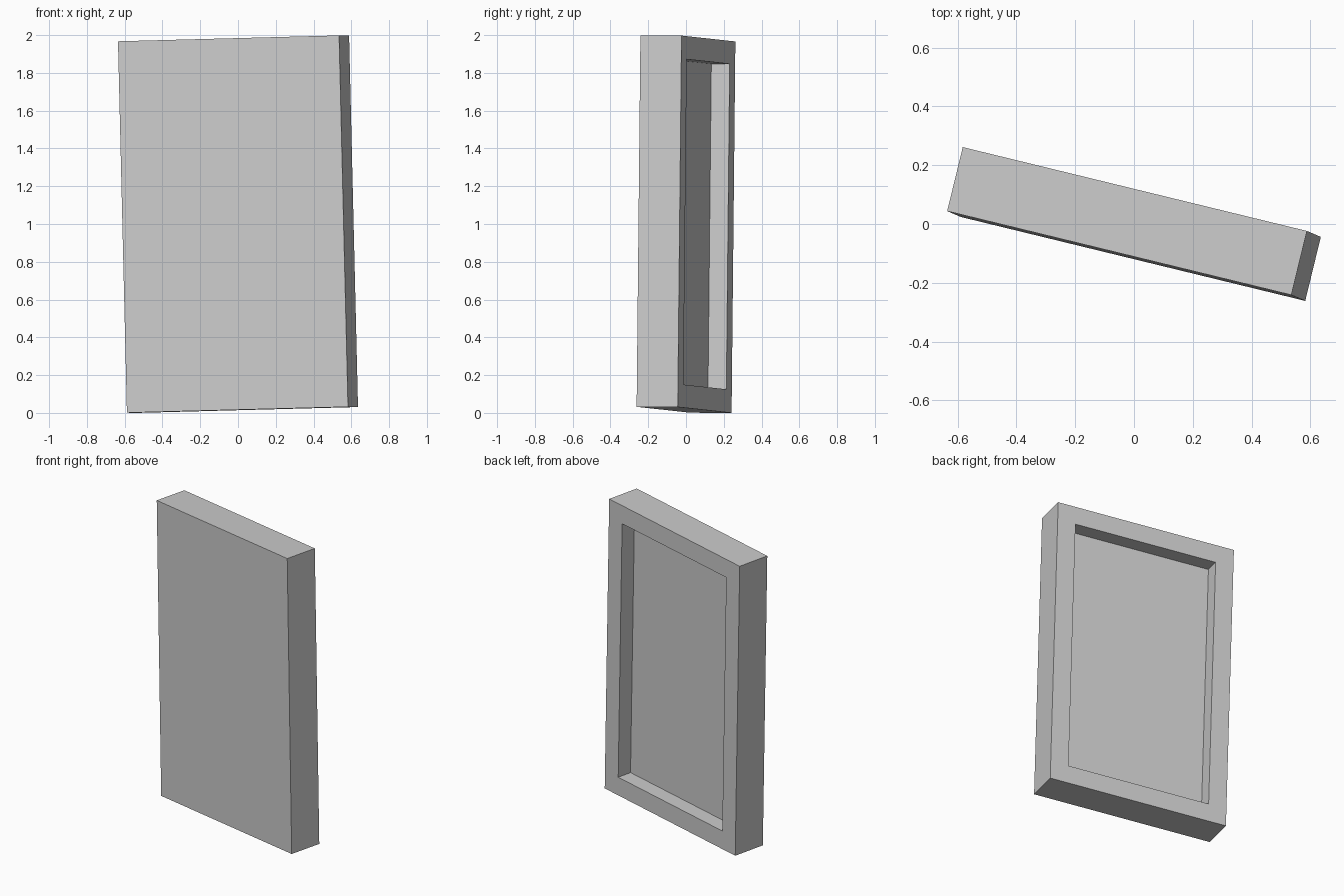
import bpy
import bmesh
from mathutils import Matrix, Vector

cube = bpy.data.objects.get("Cube")
if cube:
    bpy.data.objects.remove(cube, do_unlink=True)

WIDTH, DEPTH, HEIGHT = 1.205, 0.224, 1.967
BORDER, RECESS = 0.122, 0.10

# Plain grey material
grey = bpy.data.materials.new("light_grey")
grey.use_nodes = True
colour = (0.6, 0.6, 0.6, 1)
grey.diffuse_color = colour
grey.node_tree.nodes["Principled BSDF"].inputs["Base Color"].default_value = colour

# Solid slab
bm = bmesh.new()
bmesh.ops.create_cube(bm, size=1)
bmesh.ops.scale(bm, vec=(WIDTH, DEPTH, HEIGHT), verts=bm.verts)

# Rectangular recess sunk into the back, leaving a raised rim
back = max(bm.faces, key=lambda f: f.calc_center_median().y)
bmesh.ops.inset_region(bm, faces=[back], thickness=BORDER, use_even_offset=True)
floor = bmesh.ops.extrude_discrete_faces(bm, faces=[back])["faces"][0]
bmesh.ops.translate(bm, vec=(0, -RECESS, 0), verts=floor.verts)
bmesh.ops.recalc_face_normals(bm, faces=bm.faces)

# Slight turn and tilt, then stand the lowest corner on the ground
across = Vector((1.17, -0.285, 0.031)).normalized()
up = Vector((-0.047, 0.02, 1.965))
up = (up - across * up.dot(across)).normalized()
deep = up.cross(across)
bm.transform(Matrix((across, deep, up)).transposed().to_4x4())
lowest = min(v.co.z for v in bm.verts)
bmesh.ops.translate(bm, vec=(0, 0, -lowest), verts=bm.verts)

mesh = bpy.data.meshes.new("recessed_panel")
bm.to_mesh(mesh)
bm.free()
mesh.materials.append(grey)
panel = bpy.data.objects.new("recessed_panel", mesh)
bpy.context.collection.objects.link(panel)
